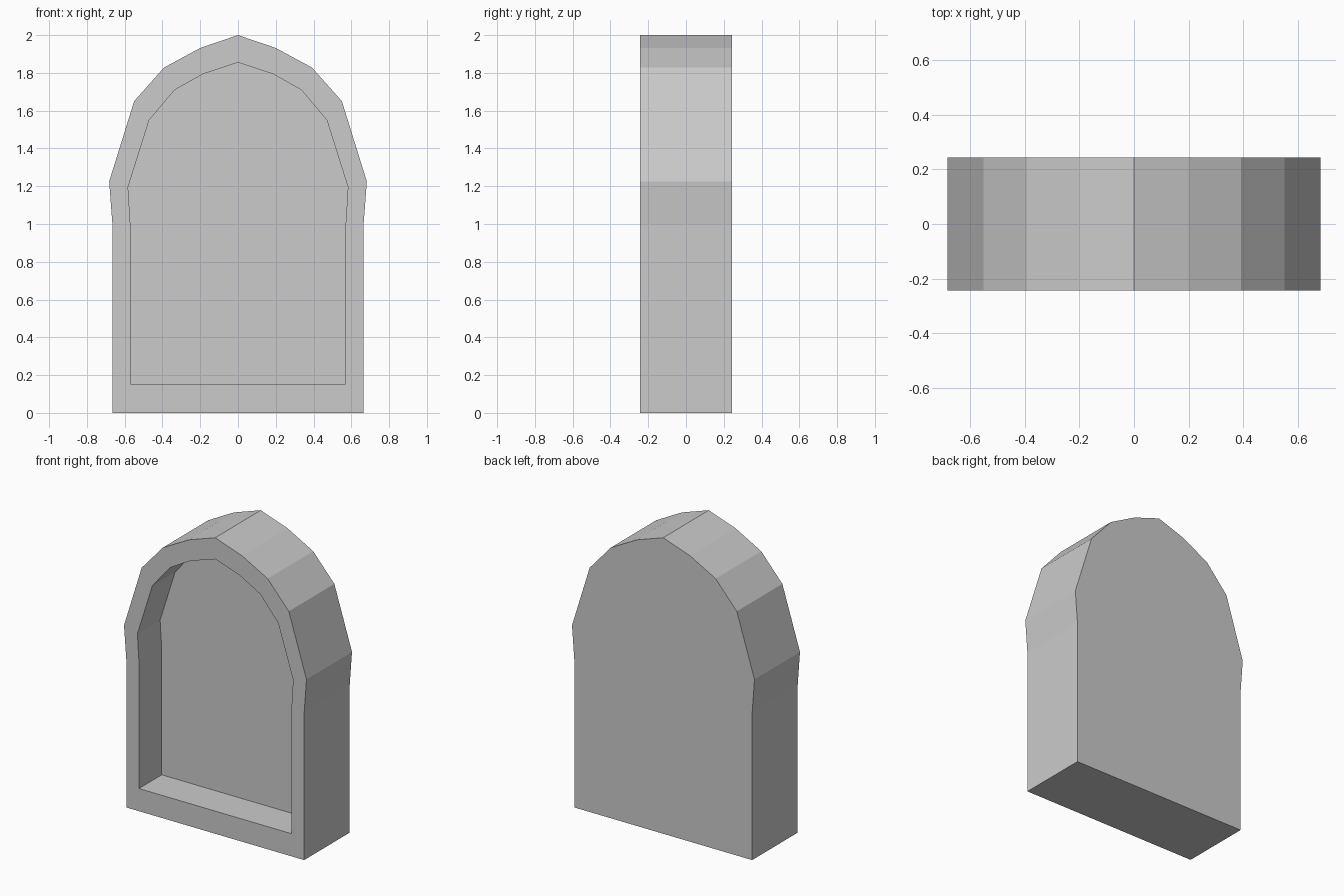
import bpy, bmesh

if "Cube" in bpy.data.objects:
    bpy.data.objects.remove(bpy.data.objects["Cube"])

HALF_DEPTH = 0.243
RECESS_Y = 0.0

# Right half of each arch outline, from the base up to the apex (x, z)
OUTER = [(0.665, 0), (0.665, 1.0), (0.682, 1.225), (0.55, 1.65),
         (0.392, 1.828), (0.2, 1.932), (0, 2.0)]
INNER = [(0.57, 0.153), (0.57, 1.0), (0.582, 1.195), (0.47, 1.55),
         (0.335, 1.71), (0.183, 1.795), (0, 1.855)]


def loop(bm, half, y):
    """Mirror a half outline into a closed ring of vertices at depth y."""
    pts = half + [(-x, z) for x, z in reversed(half[:-1])]
    return [bm.verts.new((x, y, z)) for x, z in pts]


def bridge(bm, a, b):
    n = len(a)
    for i in range(n):
        j = (i + 1) % n
        bm.faces.new((a[i], a[j], b[j], b[i]))


bm = bmesh.new()
back = loop(bm, OUTER, HALF_DEPTH)
front = loop(bm, OUTER, -HALF_DEPTH)
rim = loop(bm, INNER, -HALF_DEPTH)
floor = loop(bm, INNER, RECESS_Y)

# Back, outer sides, front frame, recess walls, recess panel
bm.faces.new(back)
bridge(bm, back, front)
bridge(bm, front, rim)
bridge(bm, rim, floor)
bm.faces.new(floor)
bmesh.ops.recalc_face_normals(bm, faces=bm.faces[:])

mesh = bpy.data.meshes.new("arched_niche")
bm.to_mesh(mesh)
bm.free()
niche = bpy.data.objects.new("arched_niche", mesh)
bpy.context.collection.objects.link(niche)
